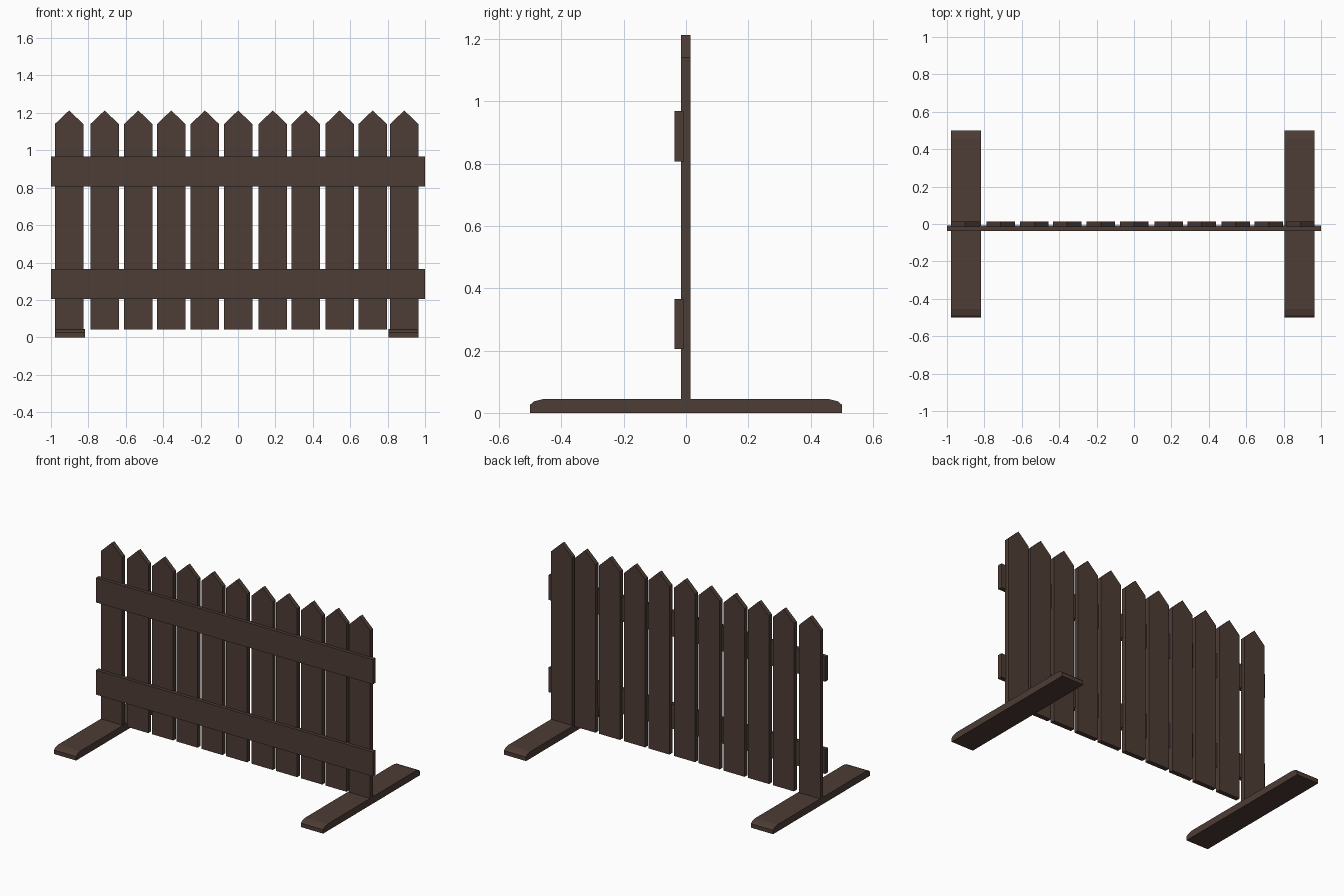
import bpy, bmesh

if "Cube" in bpy.data.objects:
    bpy.data.objects.remove(bpy.data.objects["Cube"])

wood = bpy.data.materials.new("dark_wood")
wood.diffuse_color = (0.075, 0.045, 0.035, 1)
wood.use_nodes = True
wood.node_tree.nodes["Principled BSDF"].inputs["Base Color"].default_value = wood.diffuse_color


def extrude_profile(name, points, direction):
    """Extrude a closed 3D profile along a direction vector."""
    bm = bmesh.new()
    face = bm.faces.new([bm.verts.new(p) for p in points])
    new = bmesh.ops.extrude_face_region(bm, geom=[face])["geom"]
    bmesh.ops.translate(bm, vec=direction,
                        verts=[v for v in new if isinstance(v, bmesh.types.BMVert)])
    bmesh.ops.recalc_face_normals(bm, faces=bm.faces)
    mesh = bpy.data.meshes.new(name)
    bm.to_mesh(mesh)
    bm.free()
    mesh.materials.append(wood)
    obj = bpy.data.objects.new(name, mesh)
    bpy.context.collection.objects.link(obj)
    return obj


# Pointed pickets, slightly unevenly spaced
centers = [-0.903, -0.713, -0.533, -0.357, -0.177, 0.001,
           0.186, 0.362, 0.543, 0.72, 0.889]
w = 0.0765
for i, x in enumerate(centers):
    outline = [(-w, 0.043), (w, 0.043), (w, 1.14), (0, 1.213), (-w, 1.14)]
    picket = extrude_profile(f"picket_{i + 1}",
                             [(px, -0.016, pz) for px, pz in outline], (0, 0.03, 0))
    picket.location.x = x

# Horizontal rails, let slightly into the pickets
for name, z0, z1 in (("lower_rail", 0.205, 0.365), ("upper_rail", 0.807, 0.968)):
    extrude_profile(name, [(-1, -0.037, z0), (1, -0.037, z0),
                           (1, -0.037, z1), (-1, -0.037, z1)], (0, 0.029, 0))

# Flat feet with eased top ends
half = [(0.5, 0), (0.5, 0.026), (0.488, 0.037), (0.455, 0.045)]
foot = half + [(-y, z) for y, z in reversed(half)]
for name, x0 in (("left_foot", -0.979), ("right_foot", 0.805)):
    extrude_profile(name, [(x0, y, z) for y, z in foot], (0.16, 0, 0))
